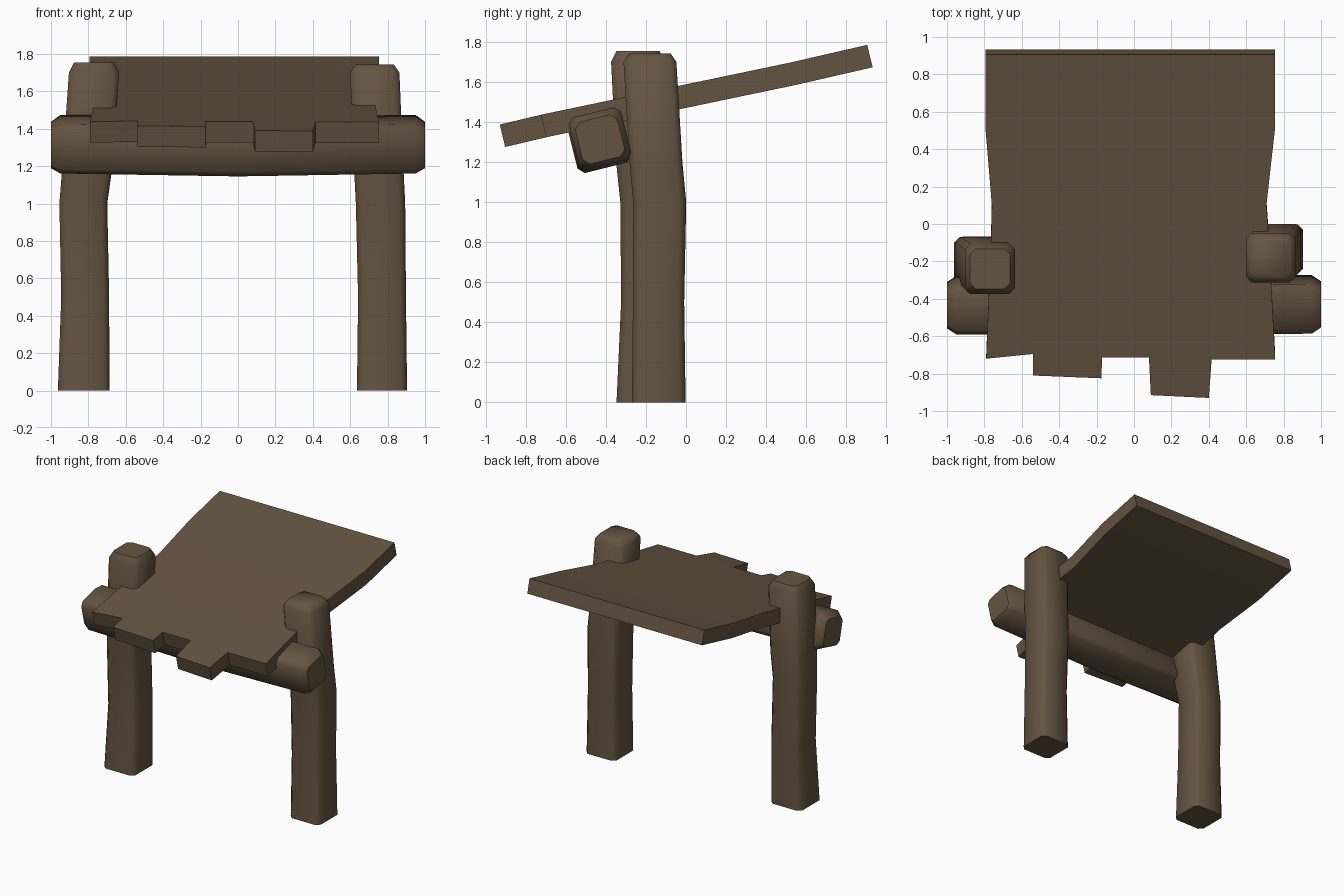
import bpy, bmesh, math
from mathutils import Vector

if "Cube" in bpy.data.objects:
    bpy.data.objects.remove(bpy.data.objects["Cube"])

wood = bpy.data.materials.new("dark brown wood")
wood.diffuse_color = (0.13, 0.088, 0.053, 1)
wood.use_nodes = True
wood.node_tree.nodes["Principled BSDF"].inputs["Base Color"].default_value = wood.diffuse_color


def finish(name, bm, angle):
    bmesh.ops.recalc_face_normals(bm, faces=bm.faces)
    me = bpy.data.meshes.new(name)
    bm.to_mesh(me)
    bm.free()
    me.materials.append(wood)
    ob = bpy.data.objects.new(name, me)
    bpy.context.collection.objects.link(ob)
    bpy.ops.object.select_all(action='DESELECT')
    ob.select_set(True)
    bpy.context.view_layer.objects.active = ob
    bpy.ops.object.shade_smooth_by_angle(angle=math.radians(angle))
    return ob


def timber(name, rings, u, v, chamfer=0.03):
    """Loft a chamfered square section through rings of (centre, half width)."""
    bm = bmesh.new()
    loops = []
    for c, h in rings:
        k = h - chamfer
        pts = [(h, -k), (h, k), (k, h), (-k, h), (-h, k), (-h, -k), (-k, -h), (k, -h)]
        loops.append([bm.verts.new(Vector(c) + u * a + v * b) for a, b in pts])
    for p, q in zip(loops, loops[1:]):
        for i in range(8):
            j = (i + 1) % 8
            bm.faces.new((p[i], p[j], q[j], q[i]))
    bm.faces.new(loops[0])
    bm.faces.new(loops[-1])
    return finish(name, bm, 50)


# Two slightly crooked posts
X, Y = Vector((1, 0, 0)), Vector((0, 1, 0))
timber("right_post", [((0.77, -0.136, 0), 0.134), ((0.77, -0.137, 0.5), 0.128),
                      ((0.762, -0.131, 1.0), 0.132), ((0.752, -0.15, 1.2), 0.132),
                      ((0.731, -0.18, 1.70), 0.132), ((0.731, -0.18, 1.742), 0.103)], X, Y)
timber("left_post", [((-0.825, -0.209, 0), 0.138), ((-0.817, -0.196, 0.5), 0.128),
                     ((-0.827, -0.2, 1.0), 0.128), ((-0.805, -0.215, 1.2), 0.134),
                     ((-0.77, -0.24, 1.70), 0.134), ((-0.77, -0.24, 1.755), 0.107)], X, Y)

# Cross beam, tilted with the roof and sagging in the middle
t = math.radians(14)
timber("cross_beam", [((-1.0, -0.434, 1.313), 0.108), ((-0.95, -0.434, 1.317), 0.135),
                      ((0, -0.434, 1.305), 0.138),
                      ((0.95, -0.43, 1.317), 0.135), ((1.0, -0.43, 1.313), 0.108)],
       Vector((0, math.cos(t), math.sin(t))), Vector((0, -math.sin(t), math.cos(t))))

# Sloping roof board with a ragged front edge
slope = [(-0.93, 1.387), (-0.72, 1.437), (0.0, 1.588), (0.5, 1.692), (0.905, 1.785)]


def roof_z(y):
    for (y0, z0), (y1, z1) in zip(slope, slope[1:]):
        if y <= y1 or y1 == slope[-1][0]:
            return z0 + (z1 - z0) * (y - y0) / (y1 - y0)


bm = bmesh.new()


def pt(x, y):
    return bm.verts.new((x, y, roof_z(y)))


cuts = [0, 0.162, 0.4, 0.562, 0.782, 1]
rows = [[pt(x, y) for x, y in zip((-0.79, -0.54, -0.17, 0.08, 0.415, 0.755),
                                  (-0.72, -0.695, -0.715, -0.715, -0.725, -0.725))]]
for y, x0, x1 in [(-0.1, -0.765, 0.722), (0.1, -0.76, 0.708),
                  (0.52, -0.795, 0.755), (0.905, -0.795, 0.755)]:
    rows.append([pt(x0 + (x1 - x0) * c, y) for c in cuts])
for p, q in zip(rows, rows[1:]):
    for i in range(5):
        bm.faces.new((p[i], p[i + 1], q[i + 1], q[i]))
for i, a, b in [(1, (-0.54, -0.81), (-0.175, -0.825)), (3, (0.09, -0.915), (0.40, -0.93))]:
    bm.faces.new((pt(*a), pt(*b), rows[0][i + 1], rows[0][i]))
# Thickness: keep the top and extrude a copy downwards
top = bm.faces[:]
ext = bmesh.ops.extrude_face_region(bm, geom=top, use_keep_orig=True)
low = [g for g in ext["geom"] if isinstance(g, bmesh.types.BMVert)]
bmesh.ops.translate(bm, verts=low, vec=(0, 0.027, -0.112))
finish("roof_board", bm, 40)
